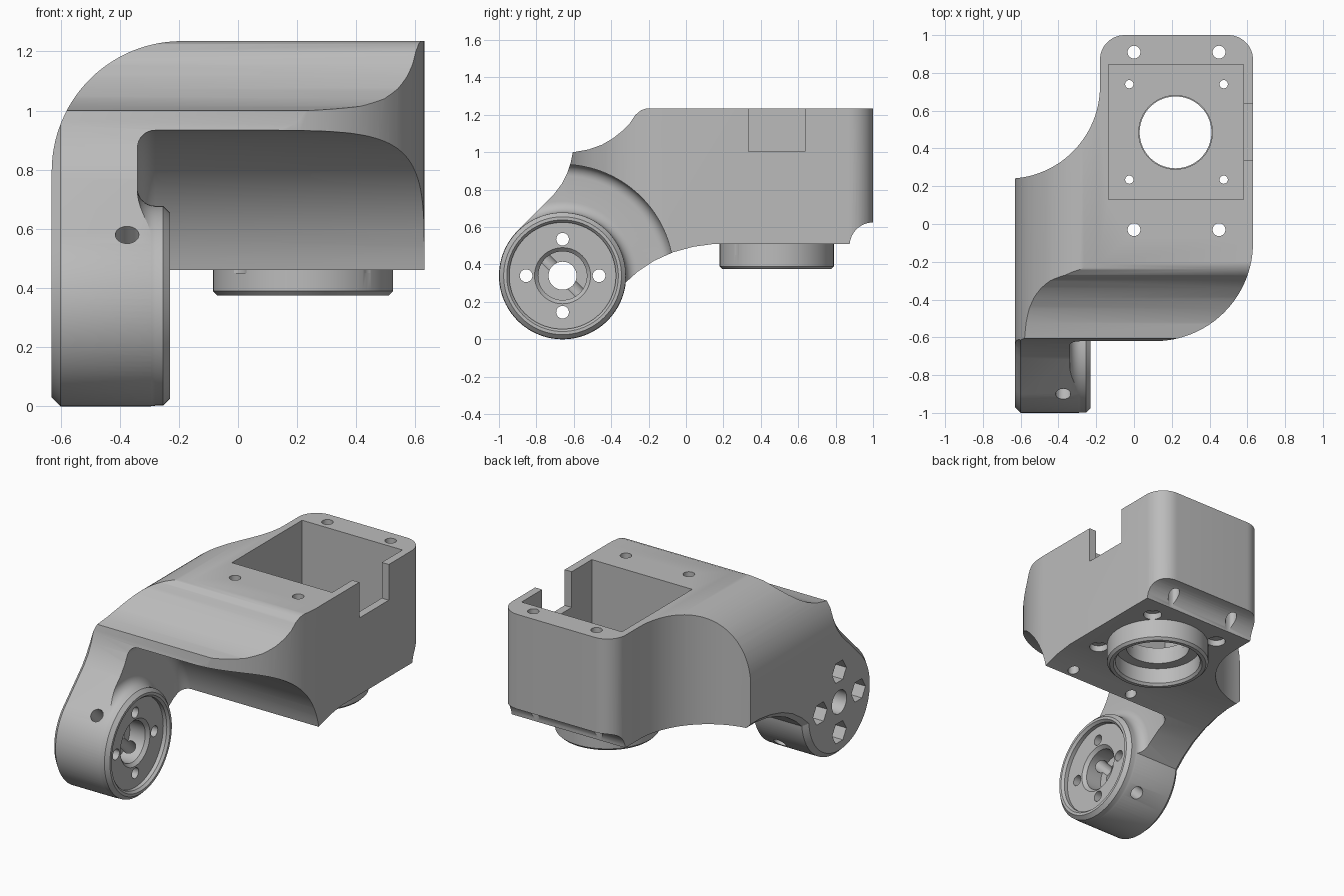
import bpy, bmesh
from math import cos, sin, radians
from mathutils import Vector, Matrix

if "Cube" in bpy.data.objects:
    bpy.data.objects.remove(bpy.data.objects["Cube"])

grey = bpy.data.materials.new("plain_grey")
grey.use_nodes = True
grey.diffuse_color = (0.5, 0.5, 0.5, 1)
grey.node_tree.nodes["Principled BSDF"].inputs["Base Color"].default_value = (0.5, 0.5, 0.5, 1)

PIVOT = (-0.66, 0.34)      # hub axis in y, z
RING = (0.22, 0.485)       # bearing axis in x, y


def arc(cu, cv, r, a0, a1, n=20):
    """Points on an arc, angles in degrees."""
    angles = [radians(a0 + (a1 - a0) * i / n) for i in range(n + 1)]
    return [(cu + r * cos(a), cv + r * sin(a)) for a in angles]


def finish(name, bm):
    bmesh.ops.recalc_face_normals(bm, faces=bm.faces)
    mesh = bpy.data.meshes.new(name)
    bm.to_mesh(mesh)
    bm.free()
    mesh.materials.append(grey)
    ob = bpy.data.objects.new(name, mesh)
    bpy.context.collection.objects.link(ob)
    return ob


def prism(name, pts, axis, lo, hi, chamfer=0):
    """Extrude a 2D outline along an axis, with an optional chamfer at the low end."""
    place = {"X": lambda u, v, t: (t, u, v),
             "Y": lambda u, v, t: (u, t, v),
             "Z": lambda u, v, t: (u, v, t)}[axis]
    bm = bmesh.new()
    rows = [[bm.verts.new(place(u, v, t)) for u, v in pts] for t in (lo + chamfer, hi)]
    low = bm.faces.new(rows[0])
    bm.faces.new(rows[1])
    for i in range(len(pts)):
        j = (i + 1) % len(pts)
        bm.faces.new((rows[0][i], rows[0][j], rows[1][j], rows[1][i]))
    bmesh.ops.recalc_face_normals(bm, faces=bm.faces)
    if chamfer:
        bmesh.ops.inset_region(bm, faces=[low], thickness=chamfer, depth=chamfer,
                               use_even_offset=True)
    return finish(name, bm)


def box(name, x0, x1, y0, y1, z0, z1):
    return prism(name, [(x0, y0), (x1, y0), (x1, y1), (x0, y1)], "Z", z0, z1)


def rod(name, axis, u, v, r, lo, hi, sides=32):
    return prism(name, arc(u, v, r, 0, 360 - 360 / sides, sides - 1), axis, lo, hi)


def lathe(name, profile, axis, centre, steps=96):
    """Spin a closed (radius, along axis) profile about X or Z."""
    bm = bmesh.new()
    if axis == "X":
        co = [(t, centre[0] + r, centre[1]) for r, t in profile]
        origin, spin = (0, *centre), (1, 0, 0)
    else:
        co = [(centre[0] + r, centre[1], t) for r, t in profile]
        origin, spin = (*centre, 0), (0, 0, 1)
    vs = [bm.verts.new(c) for c in co]
    es = [bm.edges.new((vs[i], vs[(i + 1) % len(vs)])) for i in range(len(vs))]
    bmesh.ops.spin(bm, geom=vs + es, cent=origin, axis=spin,
                   angle=radians(360), steps=steps)
    bmesh.ops.remove_doubles(bm, verts=bm.verts, dist=1e-5)
    # drop the collapsed edges along the axis
    bmesh.ops.delete(bm, geom=[e for e in bm.edges if not e.link_faces], context="EDGES")
    return finish(name, bm)


def combine(ob, other, operation="DIFFERENCE"):
    mod = ob.modifiers.new("cut", "BOOLEAN")
    mod.operation, mod.solver, mod.object = operation, "EXACT", other
    bpy.context.view_layer.objects.active = ob
    bpy.ops.object.modifier_apply(modifier=mod.name)
    bpy.data.objects.remove(other)


# Side outline: hub arc, underside, rear notch, top and hollow front slope
side = arc(*PIVOT, 0.34, 135, 354, 64)
side += [(-0.26, 0.36), (-0.17, 0.42), (-0.07, 0.465), (0.04, 0.495), (0.15, 0.51)]
side += arc(1.0, 0.5, 0.125, 175, 90, 12) + [(1.1, 0.625), (1.1, 1.235)]
side += [(-0.21, 1.235), (-0.24, 1.225), (-0.27, 1.2), (-0.3, 1.155), (-0.34, 1.115),
         (-0.39, 1.075), (-0.45, 1.04), (-0.52, 1.015), (-0.605, 1.0),
         (-0.615, 0.95), (-0.635, 0.89), (-0.665, 0.83), (-0.71, 0.77)]
body = prism("bracket_body", side, "X", -0.63, 0.7, chamfer=0.03)

# Rounded upper shoulder on the arm side
shoulder = [(0.8, -0.1), (0.8, 1.4), (-0.19, 1.4)]
shoulder += arc(-0.19, 0.795, 0.44, 90, 180, 28) + [(-0.63, 0.75), (-0.7, 0.74), (-0.7, -0.1)]
combine(body, prism("shoulder_shape", shoulder, "Y", -1.2, 1.2), "INTERSECT")

# Clearance sweep around the hub, leaving a filleted hub standing on the arm
sweep = [(0, 0.8), (0, -0.23), (0.315, -0.23), (0.338, -0.253)]
sweep += [(0.338, -0.28)] + arc(0.398, -0.28, 0.06, 180, 270, 8)
sweep += arc(0.535, -0.28, 0.06, 270, 360, 8) + [(0.595, 0.8)]
combine(body, lathe("hub_clearance", sweep, "X", PIVOT))

# Plan outline: rounded front corner, rounded rear corners, hollow rear flank
plan = [(-0.8, -1.1), (-0.21, -1.1), (-0.21, -0.62)]
plan += arc(0.11, -0.10, 0.52, -90, 0, 32) + arc(0.5, 0.87, 0.13, 0, 90, 12)
plan += arc(-0.05, 0.87, 0.13, 90, 180, 12) + arc(-0.67, 0.73, 0.49, 0, -90, 28)
plan += [(-0.8, 0.24)]
combine(body, prism("plan_shape", plan, "Z", -0.2, 1.5), "INTERSECT")

# Bearing ring under the housing
ring = [(0.19, 0.56), (0.19, 0.49), (0.255, 0.49), (0.255, 0.39), (0.268, 0.375),
        (0.29, 0.375), (0.305, 0.39), (0.305, 0.56)]
combine(body, rod("shaft_hole", "Z", *RING, 0.195, 0.3, 1.4, 64))
combine(body, rod("ring_recess", "Z", *RING, 0.255, 0.3, 0.49, 64))
combine(body, lathe("bearing_ring", ring, "Z", RING), "UNION")

# Motor pocket and cable slot
combine(body, box("motor_pocket", -0.135, 0.58, 0.13, 0.845, 0.6, 1.4))
combine(body, box("cable_slot", 0.55, 0.7, 0.335, 0.635, 1.005, 1.4))

# Cover screw holes and motor screw holes with head recesses
for x in (0.0, 0.45):
    for y in (-0.03, 0.91):
        combine(body, rod("cover_hole", "Z", x, y, 0.034, 0.3, 1.4))
for x in (-0.025, 0.475):
    for y in (0.235, 0.74):
        combine(body, rod("motor_hole", "Z", x, y, 0.022, 0.3, 0.7, 20))
        combine(body, rod("head_recess", "Z", x, y, 0.055, 0.45, 0.55))

# Hub face: stepped recess, axle hole, screw holes with hexagonal nut pockets
recess = [(0, -0.1), (0, -0.40), (0.13, -0.40), (0.13, -0.29), (0.15, -0.27),
          (0.285, -0.27), (0.285, -0.245), (0.30, -0.228), (0.30, -0.1)]
combine(body, lathe("hub_recess", recess, "X", PIVOT))
combine(body, rod("axle_hole", "X", *PIVOT, 0.075, -0.8, -0.15))
for k in range(4):
    u = PIVOT[0] + 0.195 * cos(radians(90 * k))
    v = PIVOT[1] + 0.195 * sin(radians(90 * k))
    combine(body, rod("hub_hole", "X", u, v, 0.034, -0.8, -0.15, 24))
    combine(body, rod("nut_pocket", "X", u, v, 0.072, -0.8, -0.53, 6))

# Diagonal pin hole through the hub
pin = rod("pin_hole", "Z", 0, 0, 0.04, -0.45, 0.45, 24)
pin.data.transform(Matrix.Translation(Vector((-0.375, *PIVOT))) @ Matrix.Rotation(radians(45), 4, "X"))
combine(body, pin)

bpy.ops.object.select_all(action="DESELECT")
body.select_set(True)
bpy.context.view_layer.objects.active = body
bpy.ops.object.shade_smooth_by_angle(angle=radians(28))
